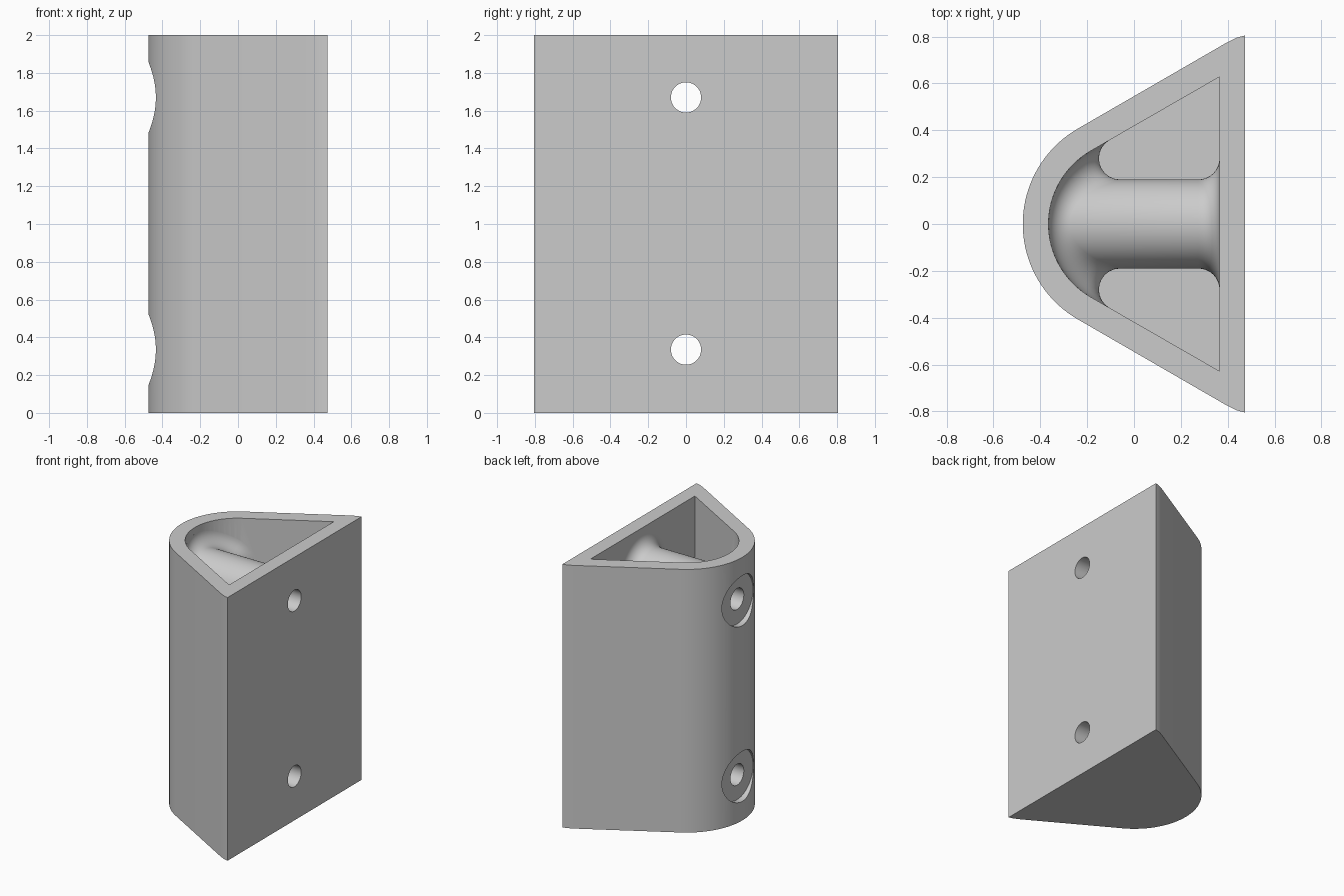
import bpy, bmesh, math
from mathutils import Vector, Matrix

cube = bpy.data.objects.get("Cube")
if cube:
    bpy.data.objects.remove(cube, do_unlink=True)

ARC_X = -0.005            # axis of the rounded end
R_OUT, R_IN = 0.47, 0.36  # outer and inner radius of the rounded end
FLOOR = 0.11
POST_R, FILLET, HOLE_R = 0.19, 0.09, 0.08
SCREW_Z = (0.335, 1.67)
S60 = math.sin(math.radians(60))

grey = bpy.data.materials.new("light grey")
grey.use_nodes = True
grey.diffuse_color = (0.6, 0.6, 0.6, 1)
grey.node_tree.nodes["Principled BSDF"].inputs["Base Color"].default_value = (0.6, 0.6, 0.6, 1)


def make_object(name, bm):
    bmesh.ops.recalc_face_normals(bm, faces=bm.faces)
    mesh = bpy.data.meshes.new(name)
    bm.to_mesh(mesh)
    bm.free()
    mesh.materials.append(grey)
    obj = bpy.data.objects.new(name, mesh)
    bpy.context.collection.objects.link(obj)
    return obj


def prism(name, radius, corner, z0, z1):
    """Rounded wedge: an arc on one side, straight flanks to the corner points."""
    arc = [math.radians(120 + 120 * i / 40) for i in range(41)]
    pts = [(ARC_X + radius * math.cos(a), radius * math.sin(a)) for a in arc]
    pts += [(x, -y) for x, y in corner] + [(x, y) for x, y in reversed(corner)]
    bm = bmesh.new()
    face = bm.faces.new([bm.verts.new((x, y, z0)) for x, y in pts])
    ext = bmesh.ops.extrude_face_region(bm, geom=[face])
    top = [v for v in ext["geom"] if isinstance(v, bmesh.types.BMVert)]
    bmesh.ops.translate(bm, verts=top, vec=(0, 0, z1 - z0))
    return make_object(name, bm)


def drill(name, radius, x0, x1, z):
    """Cylinder along x."""
    bm = bmesh.new()
    place = Matrix.Translation(((x0 + x1) / 2, 0, z)) @ Matrix.Rotation(math.pi / 2, 4, 'Y')
    bmesh.ops.create_cone(bm, cap_ends=True, segments=48, radius1=radius,
                          radius2=radius, depth=x1 - x0, matrix=place)
    return make_object(name, bm)


def wall(y, radius):
    """Position and outward normal of the wedge wall at this y, left side."""
    y0 = S60 * radius
    if abs(y) <= y0:
        dx = -math.sqrt(radius ** 2 - y ** 2)
        return ARC_X + dx, Vector((dx / radius, y / radius, 0))
    x = ARC_X - radius / 2 + (abs(y) - y0) * math.sqrt(3)
    return x, Vector((-0.5, math.copysign(S60, y), 0))


def post_line(phi):
    """Lengthwise outline of the post at one angle, with rolled fillets at both ends."""
    radial = Vector((0, math.sin(phi), math.cos(phi)))
    ball = radial * (POST_R + FILLET)
    ball.x, normal = wall(ball.y, R_IN - FILLET)
    contact = ball + normal * FILLET
    line = []
    for f in (0.05, 0.35, 0.7, 1):                 # cap hidden inside the curved wall
        y = contact.y * f
        line.append(Vector((wall(y, R_IN + 0.05)[0], y, contact.z * f)))
    for i in range(11):                            # fillet against the curved wall
        line.append(ball + normal.slerp(-radial, i / 10) * FILLET)
    for i in range(9):                             # fillet against the flat wall
        a = math.pi / 2 * i / 8
        p = radial * (POST_R + FILLET - FILLET * math.cos(a))
        p.x = 0.275 + FILLET * math.sin(a)
        line.append(p)
    end = radial * (POST_R + FILLET)
    end.x = 0.42
    return line + [end]


def screw_post(z):
    n = 64
    bm = bmesh.new()
    lines = [[bm.verts.new(p + Vector((0, 0, z))) for p in post_line(math.tau * i / n)]
             for i in range(n)]
    for i in range(n):
        a, b = lines[i], lines[(i + 1) % n]
        for j in range(len(a) - 1):
            bm.faces.new((a[j], a[j + 1], b[j + 1], b[j]))
    bm.faces.new([l[0] for l in lines])
    bm.faces.new([l[-1] for l in lines])
    return make_object("screw_post", bm)


def boolean(target, tool, operation):
    mod = target.modifiers.new("boolean", 'BOOLEAN')
    mod.operation, mod.solver, mod.object = operation, 'EXACT', tool
    bpy.context.view_layer.objects.active = target
    bpy.ops.object.modifier_apply(modifier=mod.name)
    bpy.data.objects.remove(tool, do_unlink=True)


# Hollow wedge shell, open at the top
body = prism("mounting_block", R_OUT, [(0.40, 0.777), (0.44, 0.796), (0.475, 0.805)], 0, 2)
boolean(body, prism("cavity", R_IN, [(0.365, 0.628)], FLOOR, 2.2), 'DIFFERENCE')

# Two screw posts, each with a through hole and a shallow counterbore
for z in SCREW_Z:
    boolean(body, screw_post(z), 'UNION')
for z in SCREW_Z:
    boolean(body, drill("hole", HOLE_R, -0.6, 0.6, z), 'DIFFERENCE')
    boolean(body, drill("counterbore", POST_R, -0.6, -0.43, z), 'DIFFERENCE')

bpy.ops.object.select_all(action='DESELECT')
body.select_set(True)
bpy.context.view_layer.objects.active = body
bpy.ops.object.shade_smooth_by_angle(angle=math.radians(30))
